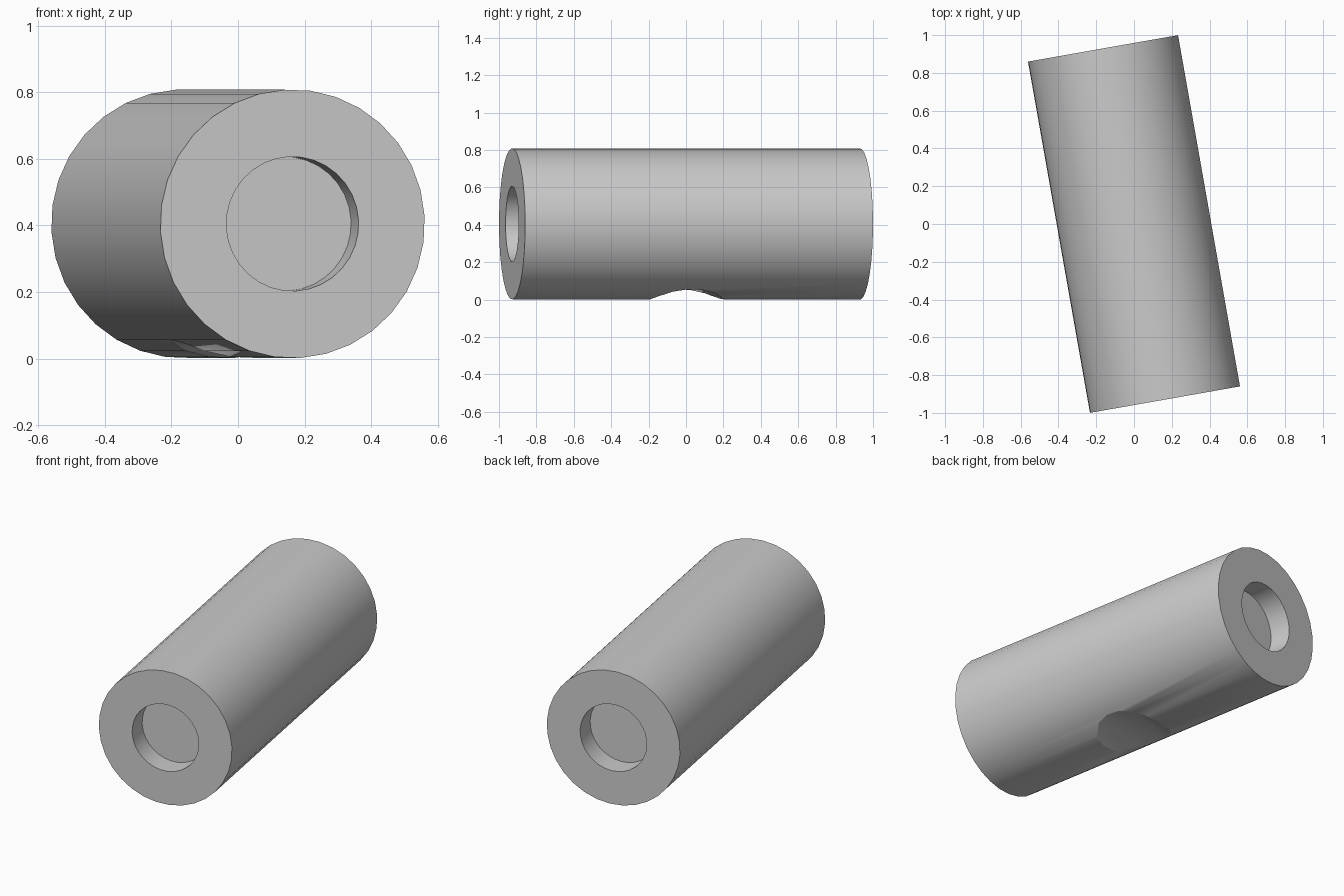
import bpy, bmesh
from math import sin, cos, radians, tau

cube = bpy.data.objects.get("Cube")
if cube:
    bpy.data.objects.remove(cube)

RADIUS, HALF, DEPTH = 0.404, 0.944, 0.13
CENTRE_Z, TURN = 0.405, radians(10)
SIDES, ROLL = 32, radians(3.4)

grey = bpy.data.materials.new("plain grey")
grey.use_nodes = True
colour = (0.6, 0.6, 0.6, 1)
grey.diffuse_color = colour
grey.node_tree.nodes["Principled BSDF"].inputs["Base Color"].default_value = colour


def lathe(name, profile, angle, z):
    """Turn (radius, y) points about a level axis and cap both ends."""
    bm = bmesh.new()
    steps = [ROLL + tau * i / SIDES for i in range(SIDES)]
    rings = [[bm.verts.new((-r * sin(a), y, r * cos(a))) for a in steps]
             for r, y in profile]
    for lower, upper in zip(rings, rings[1:]):
        for i in range(SIDES):
            j = (i + 1) % SIDES
            bm.faces.new((lower[i], lower[j], upper[j], upper[i]))
    bm.faces.new(rings[0])
    bm.faces.new(rings[-1])
    bmesh.ops.recalc_face_normals(bm, faces=bm.faces)
    mesh = bpy.data.meshes.new(name)
    bm.to_mesh(mesh)
    bm.free()
    mesh.materials.append(grey)
    obj = bpy.data.objects.new(name, mesh)
    bpy.context.collection.objects.link(obj)
    obj.rotation_euler.z = angle
    obj.location.z = z
    return obj


# Log with a round recess in each end
half_profile = [(RADIUS / 2, DEPTH - HALF), (RADIUS / 2, -HALF), (RADIUS, -HALF)]
profile = half_profile + [(r, -y) for r, y in reversed(half_profile)]
log = lathe("log", profile, TURN, CENTRE_Z)

# Crossing cylinder that scoops the saddle notch out of the underside
cutter = lathe("notch_cutter", [(RADIUS, -HALF), (RADIUS, HALF)],
               TURN + tau / 4, 0.056 - RADIUS)
cutter.hide_render = True

notch = log.modifiers.new("notch", 'BOOLEAN')
notch.operation = 'DIFFERENCE'
notch.solver = 'EXACT'
notch.object = cutter

bpy.ops.object.select_all(action='DESELECT')
log.select_set(True)
bpy.context.view_layer.objects.active = log
bpy.ops.object.modifier_apply(modifier=notch.name)
bpy.data.objects.remove(cutter)
bpy.ops.object.shade_smooth_by_angle(angle=radians(25))
